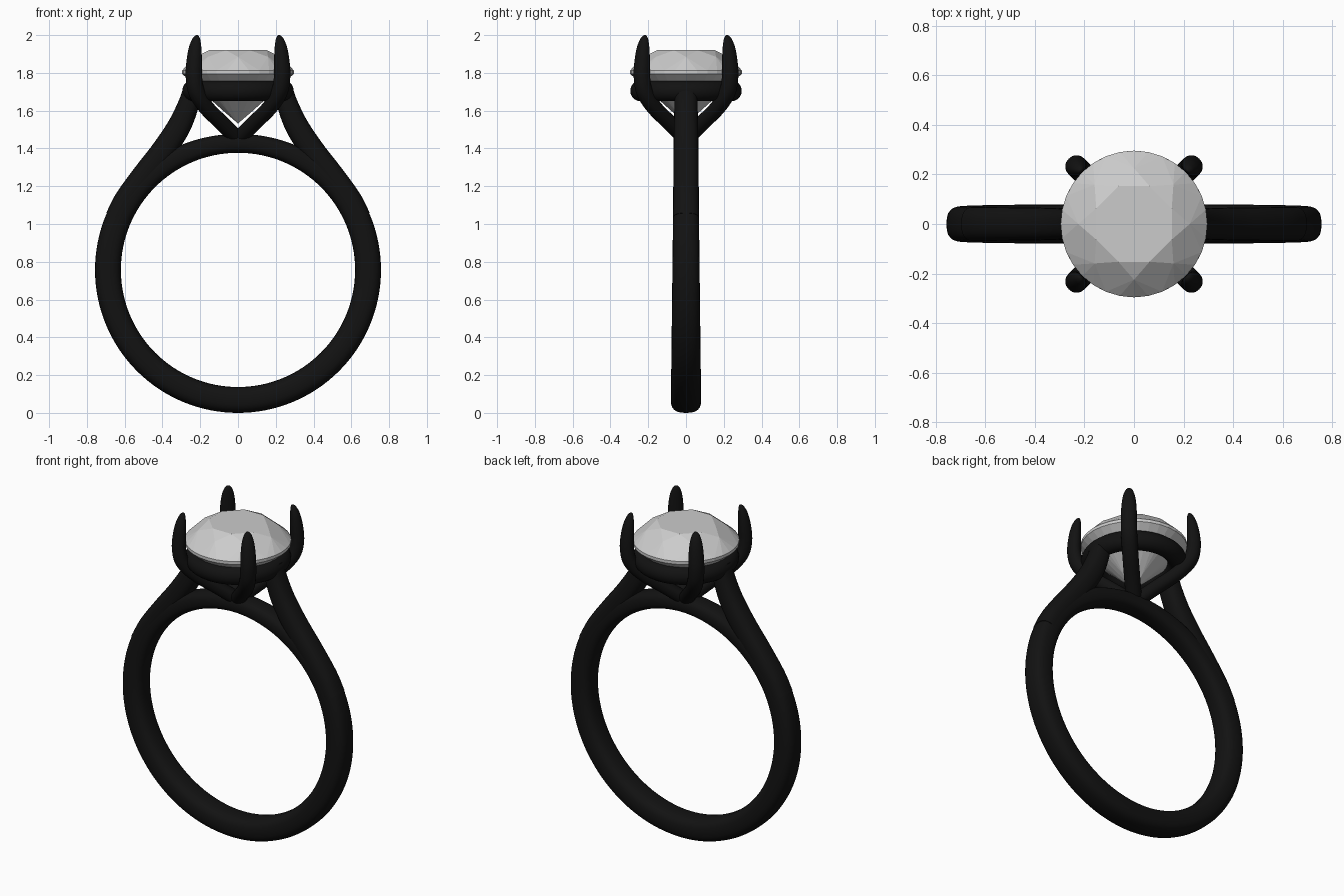
import bpy, bmesh
from math import sin, cos, pi, radians, copysign
from mathutils import Vector

if "Cube" in bpy.data.objects:
    bpy.data.objects.remove(bpy.data.objects["Cube"])

metal = bpy.data.materials.new("dark_metal")
metal.diffuse_color = (0.006, 0.006, 0.006, 1)
metal.use_nodes = True
metal.node_tree.nodes["Principled BSDF"].inputs["Base Color"].default_value = metal.diffuse_color


def finish(bm, name, mat=None, smooth=True):
    bmesh.ops.recalc_face_normals(bm, faces=bm.faces)
    me = bpy.data.meshes.new(name)
    bm.to_mesh(me)
    bm.free()
    if mat:
        me.materials.append(mat)
    if smooth:
        me.shade_smooth()
        me.set_sharp_from_angle(angle=radians(40))
    ob = bpy.data.objects.new(name, me)
    bpy.context.collection.objects.link(ob)
    return ob


def spline(keys, steps=6):
    """Catmull-Rom through rows of (u, z, half thickness, half width)."""
    k = [Vector(p) for p in keys]
    k = [2 * k[0] - k[1]] + k + [2 * k[-1] - k[-2]]
    out = []
    for a, b, c, d in zip(k, k[1:], k[2:], k[3:]):
        for i in range(steps):
            t = i / steps
            out.append(0.5 * (2 * b + (c - a) * t + (2 * a - 5 * b + 4 * c - d) * t * t
                              + (3 * b - 3 * c + d - a) * t ** 3))
    return out + [k[-2]]


def sweep(name, rows, power, inner=1.0, turn=0.0, closed=False, n=24):
    """Sweep a rounded section along a path in a vertical plane turned about z."""
    bm = bmesh.new()
    rings, m = [], len(rows)
    for i, (u, z, a, b) in enumerate(rows):
        p = rows[(i - 1) % m if closed else max(i - 1, 0)]
        q = rows[(i + 1) % m if closed else min(i + 1, m - 1)]
        t = Vector((q[0] - p[0], q[1] - p[1])).normalized()
        ring = []
        for j in range(n):
            c, s = cos(2 * pi * j / n), sin(2 * pi * j / n)
            f = copysign(abs(c) ** (2 / power), c) * a * (inner if c < 0 else 1)
            w = copysign(abs(s) ** (2 / power), s) * b
            x, h = u + t.y * f, z - t.x * f
            ring.append(bm.verts.new((x * cos(turn) - w * sin(turn),
                                      x * sin(turn) + w * cos(turn), h)))
        rings.append(ring)
    for i in range(m if closed else m - 1):
        r0, r1 = rings[i], rings[(i + 1) % m]
        for j in range(n):
            k = (j + 1) % n
            bm.faces.new((r0[j], r0[k], r1[k], r1[j]))
    if not closed:
        bm.faces.new(rings[0])
        bm.faces.new(rings[-1])
    return finish(bm, name, metal)


# Band: thinner and narrower towards the top
rows = []
for i in range(128):
    ang = 2 * pi * i / 128
    up = sin(ang)
    half = 0.0685 - 0.0185 * max(0, (up - 0.5) / 0.5)
    mid = 0.62 + half
    rows.append((mid * cos(ang), 0.757 + mid * up, half, 0.072 - 0.008 * up))
sweep("band", rows, 2.7, closed=True)

# Shoulders rising from the band to the basket
shoulder = [(0.645, 1.03, 0.06, 0.069), (0.588, 1.13, 0.065, 0.068), (0.49, 1.265, 0.065, 0.067),
            (0.398, 1.385, 0.064, 0.066), (0.313, 1.515, 0.062, 0.064),
            (0.26, 1.64, 0.055, 0.061), (0.24, 1.73, 0.046, 0.058)]
for side, turn in (("right", 0), ("left", pi)):
    sweep(side + "_shoulder", spline(shoulder), 2.5, turn=turn)

# Basket ring under the stone
rows = [(0.24 + 0.055 * cos(2 * pi * i / 24), 1.705 + 0.055 * sin(2 * pi * i / 24)) for i in range(24)]
bm = bmesh.new()
loops = [[bm.verts.new((r * cos(2 * pi * j / 64), r * sin(2 * pi * j / 64), z)) for r, z in rows]
         for j in range(64)]
for j in range(64):
    for i in range(24):
        a, b, k = loops[j], loops[(j + 1) % 64], (i + 1) % 24
        bm.faces.new((a[i], a[k], b[k], b[i]))
finish(bm, "basket_ring", metal)

# Four claws: slanted stems turning into upright tapered tips
claw = [(0.0, 1.455, 0.045, 0.045), (0.12, 1.54, 0.045, 0.045), (0.235, 1.622, 0.045, 0.045),
        (0.305, 1.70, 0.047, 0.045), (0.326, 1.78, 0.046, 0.045), (0.324, 1.86, 0.043, 0.043),
        (0.318, 1.93, 0.034, 0.036), (0.311, 1.975, 0.022, 0.024), (0.307, 1.994, 0.011, 0.013),
        (0.306, 2.0, 0.003, 0.003)]
for i in range(4):
    sweep("claw_%d" % (i + 1), spline(claw, 5), 2.2, inner=0.7, turn=pi / 4 + i * pi / 2, n=20)

# Round brilliant stone: hull of table, star, girdle, lower and culet points
bm = bmesh.new()
for count, r, z, offset in ((8, 0.165, 1.92, 0.5), (8, 0.225, 1.885, 0), (32, 0.296, 1.813, 0),
                            (32, 0.296, 1.795, 0), (8, 0.07, 1.592, 0), (1, 0, 1.532, 0)):
    for i in range(count):
        a = 2 * pi * (i + offset) / count
        bm.verts.new((r * cos(a), r * sin(a), z))
bmesh.ops.convex_hull(bm, input=bm.verts)
bmesh.ops.dissolve_limit(bm, angle_limit=radians(1), verts=bm.verts, edges=bm.edges)
finish(bm, "stone", smooth=False)
